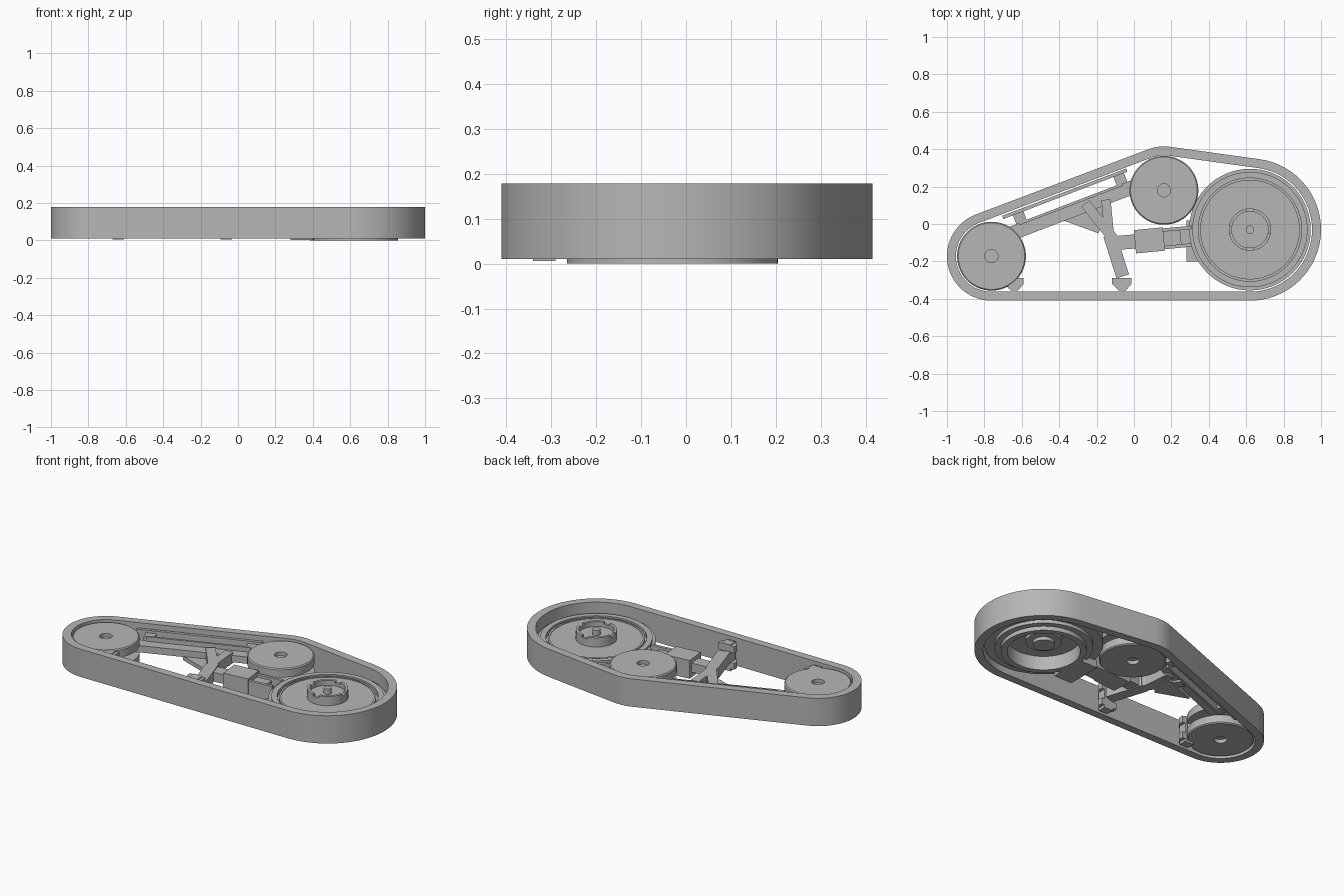
import bpy, bmesh
from math import sin, cos, pi, atan2, acos, hypot, radians

cube = bpy.data.objects.get("Cube")
if cube:
    bpy.data.objects.remove(cube, do_unlink=True)

grey = bpy.data.materials.new("mid_grey")
grey.use_nodes = True
grey.diffuse_color = (0.47, 0.47, 0.47, 1)
grey.node_tree.nodes["Principled BSDF"].inputs["Base Color"].default_value = grey.diffuse_color
parts = []


def finish(name, bm):
    bmesh.ops.remove_doubles(bm, verts=bm.verts, dist=1e-5)
    bmesh.ops.recalc_face_normals(bm, faces=bm.faces)
    me = bpy.data.meshes.new(name)
    bm.to_mesh(me)
    bm.free()
    me.materials.append(grey)
    ob = bpy.data.objects.new(name, me)
    bpy.context.collection.objects.link(ob)
    parts.append(ob)
    return ob


def prism(name, pts, z0, z1):
    bm = bmesh.new()
    face = bm.faces.new([bm.verts.new((x, y, z0)) for x, y in pts])
    top = bmesh.ops.extrude_face_region(bm, geom=[face], use_keep_orig=True)["geom"]
    bmesh.ops.translate(bm, vec=(0, 0, z1 - z0),
                        verts=[v for v in top if isinstance(v, bmesh.types.BMVert)])
    return finish(name, bm)


def bar(name, a, b, width, z0, z1):
    """Straight beam between two plan points."""
    d = hypot(b[0] - a[0], b[1] - a[1])
    nx, ny = -(b[1] - a[1]) / d * width / 2, (b[0] - a[0]) / d * width / 2
    return prism(name, [(a[0] - nx, a[1] - ny), (b[0] - nx, b[1] - ny),
                        (b[0] + nx, b[1] + ny), (a[0] + nx, a[1] + ny)], z0, z1)


def lathe(name, profile, centre, n=72):
    """Revolve a closed radius/height outline about a vertical axis."""
    bm = bmesh.new()
    rings = [[bm.verts.new((centre[0] + r * cos(2 * pi * i / n),
                            centre[1] + r * sin(2 * pi * i / n), z)) for i in range(n)]
             for r, z in profile]
    for k, ring in enumerate(rings):
        nxt = rings[(k + 1) % len(rings)]
        if profile[k][0] == 0 and profile[(k + 1) % len(rings)][0] == 0:
            continue
        for i in range(n):
            j = (i + 1) % n
            bm.faces.new([ring[i], ring[j], nxt[j], nxt[i]])
    return finish(name, bm)


# Axle positions
drive, upper, rear = (0.62, -0.03), (0.16, 0.18), (-0.762, -0.172)
loop = [(drive, 0.38), (upper, 0.235), (rear, 0.238)]


# Track belt wrapped around the three wheels
def tangent(p, q):
    (c, r), (e, s) = p, q
    dx, dy = e[0] - c[0], e[1] - c[1]
    return atan2(dy, dx) - acos((r - s) / hypot(dx, dy))


outline = []
for k, (c, r) in enumerate(loop):
    a = tangent(loop[k - 1], loop[k])
    b = tangent(loop[k], loop[(k + 1) % 3])
    sweep = (b - a) % (2 * pi)
    steps = max(4, int(sweep * 12))
    outline += [(c, r, a + sweep * i / steps) for i in range(steps + 1)]

bm = bmesh.new()
rows = [[bm.verts.new((c[0] + (r - t) * cos(a), c[1] + (r - t) * sin(a), z)) for c, r, a in outline]
        for t, z in ((0, 0.01), (0, 0.178), (0.048, 0.178), (0.048, 0.01))]
for k in range(4):
    for i in range(len(outline)):
        j = (i + 1) % len(outline)
        bm.faces.new([rows[k][i], rows[k][j], rows[(k + 1) % 4][j], rows[(k + 1) % 4][i]])
finish("track_belt", bm)

# Idler wheels: two discs on a narrow hub, with a recessed axle end
spool = [(0, 0.04), (0.035, 0.04), (0.035, 0.018), (0.178, 0.018), (0.184, 0.024),
         (0.184, 0.07), (0.08, 0.07), (0.08, 0.115), (0.184, 0.115),
         (0.184, 0.161), (0.178, 0.167), (0.035, 0.167), (0.035, 0.145), (0, 0.145)]
lathe("upper_idler", spool, upper)
lathe("rear_idler", spool, rear)

# Drive wheel: stepped top, narrow groove, hollow underside
lathe("drive_wheel", [
    (0, 0.085), (0.2, 0.085), (0.2, 0), (0.235, 0), (0.235, 0.025), (0.27, 0.025),
    (0.27, 0.045), (0.325, 0.045), (0.325, 0.11), (0.308, 0.11), (0.308, 0.122), (0.276, 0.122),
    (0.276, 0.1), (0.266, 0.1), (0.266, 0.118), (0.255, 0.118), (0.255, 0.114), (0, 0.114)], drive, 96)
lathe("drive_hub", [(0, 0.11), (0.113, 0.11), (0.113, 0.157), (0.097, 0.157),
                    (0.097, 0.14), (0, 0.14)], drive)
lathe("lower_hub", [(0, 0.04), (0.06, 0.04), (0.06, 0.06), (0.1, 0.06), (0.1, 0.09), (0, 0.09)], drive)
lathe("drive_shaft", [(0, 0.13), (0.022, 0.13), (0.022, 0.172), (0, 0.172)], drive, 32)
for q in range(4):
    arc = [radians(q * 90 + 10 + 70 * i / 10) for i in range(11)]
    ring = [(r, a) for r, seq in ((0.113, arc), (0.097, arc[::-1])) for a in seq]
    prism("hub_crown", [(drive[0] + r * cos(a), drive[1] + r * sin(a)) for r, a in ring], 0.15, 0.17)

# Main arm and belt guide, running parallel to the sloping belt
ux, uy = upper[0] - rear[0], upper[1] - rear[1]
length = hypot(ux, uy)
ux, uy = ux / length, uy / length


def along(s, off):
    return (rear[0] + ux * s - uy * off, rear[1] + uy * s + ux * off)


bar("main_arm", along(0.02, 0.075), along(length - 0.02, 0.075), 0.075, 0.072, 0.113)
bar("main_arm_rib", along(0.2, 0.108), along(0.79, 0.108), 0.014, 0.045, 0.14)
bar("guide_rail", along(0.13, 0.172), along(0.84, 0.172), 0.018, 0.03, 0.15)
for s in (0.215, 0.79):
    bar("guide_block", along(s - 0.03, 0.14), along(s + 0.03, 0.14), 0.06, 0.06, 0.135)
prism("arm_gusset", [(-0.38, 0.02), (-0.19, -0.05), (-0.13, 0.11), (-0.2, 0.09)], 0.05, 0.075)

# Forked leg joining the arm, the foot and the tensioner
bar("leg_brace", (-0.26, 0.11), (-0.11, -0.08), 0.055, 0.06, 0.125)
bar("leg_strut", (-0.15, 0.13), (-0.13, -0.08), 0.05, 0.06, 0.125)
bar("leg", (-0.13, -0.06), (-0.06, -0.28), 0.07, 0.06, 0.125)
bar("tensioner_rod", (-0.14, -0.105), (0.02, -0.092), 0.075, 0.065, 0.12)
bar("tensioner_body", (0.005, -0.095), (0.16, -0.08), 0.125, 0.035, 0.145)
bar("tensioner_neck", (0.15, -0.08), (0.34, -0.062), 0.11, 0.035, 0.085)
for side in (-1, 1):
    bar("tensioner_cheek", (0.15, -0.08 + side * 0.047), (0.31, -0.065 + side * 0.047), 0.018, 0.08, 0.13)
bar("tensioner_clevis", (0.15, -0.08), (0.25, -0.07), 0.085, 0.08, 0.115)
prism("drive_mount", [(0.28, -0.2), (0.4, -0.2), (0.42, 0.02), (0.28, 0.02)], 0.002, 0.05)

# Slide feet: upper and lower pads on a post
bar("rear_foot_arm", rear, (-0.64, -0.3), 0.07, 0.072, 0.113)
for name, x in (("rear", -0.64), ("middle", -0.063)):
    pad = [(x - 0.055, -0.29), (x - 0.055, -0.32), (x - 0.02, -0.355),
           (x + 0.02, -0.355), (x + 0.05, -0.32), (x + 0.05, -0.29)]
    prism(name + "_foot_lower_pad", pad, 0.022, 0.06)
    prism(name + "_foot_upper_pad", pad, 0.12, 0.16)
    bar(name + "_foot_post", (x - 0.03, -0.315), (x + 0.03, -0.315), 0.05, 0.006, 0.165)

# Smooth round walls, keep edges crisp
bpy.ops.object.select_all(action='DESELECT')
for ob in parts:
    ob.select_set(True)
bpy.context.view_layer.objects.active = parts[0]
bpy.ops.object.shade_smooth_by_angle(angle=radians(30))
